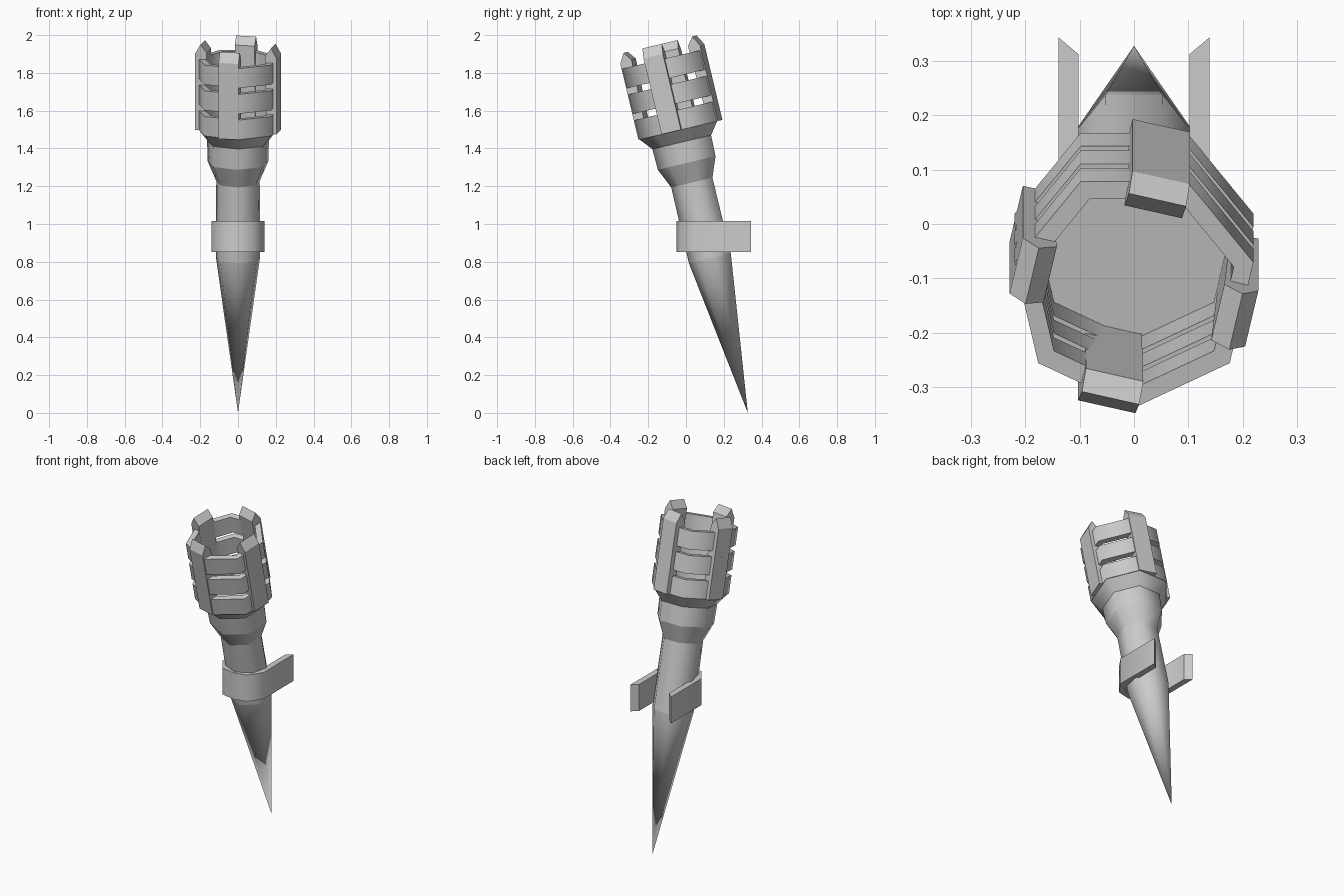
import bpy, bmesh
from math import sin, cos, pi, radians
from mathutils import Matrix

if "Cube" in bpy.data.objects:
    bpy.data.objects.remove(bpy.data.objects["Cube"])

# Torch frame: origin at the pointed tip, local z runs up the leaning shaft
TILT = Matrix.Translation((0, 0.325, 0.01)) @ Matrix.Rotation(radians(13.4), 4, 'X')
SIDES = 7


def finish(name, bm, matrix):
    bmesh.ops.recalc_face_normals(bm, faces=bm.faces)
    bm.transform(matrix)
    me = bpy.data.meshes.new(name)
    bm.to_mesh(me)
    bm.free()
    ob = bpy.data.objects.new(name, me)
    bpy.context.collection.objects.link(ob)
    return ob


def lathe(name, profile, closed=False):
    """Seven-sided turned part, smooth around, crisp at each profile step."""
    bm = bmesh.new()
    loops = []
    for r, t in profile:
        if r == 0:
            loops.append([bm.verts.new((0, 0, t))] * SIDES)
            continue
        loops.append([bm.verts.new((r * cos(a), r * sin(a), t))
                      for a in (-pi / 2 + 2 * pi * i / SIDES for i in range(SIDES))])
    pairs = list(zip(loops, loops[1:]))
    if closed:
        pairs.append((loops[-1], loops[0]))
    for lo, hi in pairs:
        for i in range(SIDES):
            j = (i + 1) % SIDES
            f = bm.faces.new(list(dict.fromkeys((lo[i], lo[j], hi[j], hi[i]))))
            f.smooth = True
    for loop in loops:
        for i in range(SIDES):
            e = bm.edges.get((loop[i], loop[(i + 1) % SIDES])) if loop[0] != loop[1] else None
            if e:
                e.smooth = False
    return finish(name, bm, TILT)


def prism(name, points, depth_vec, matrix):
    """Flat outline extruded along a vector."""
    bm = bmesh.new()
    face = bm.faces.new([bm.verts.new(p) for p in points])
    ext = bmesh.ops.extrude_face_region(bm, geom=[face])
    bmesh.ops.translate(bm, vec=depth_vec,
                        verts=[v for v in ext['geom'] if isinstance(v, bmesh.types.BMVert)])
    return finish(name, bm, matrix)


# Pointed shaft with flared cup and floor of the basket
lathe("shaft_and_cup", [(0, -0.01), (0.12, 0.832), (0.118, 1.245), (0.165, 1.352),
                        (0.168, 1.465), (0.222, 1.53), (0, 1.532)])

# Basket hoops
for k in range(3):
    t = 1.53 + 0.14 * k
    lathe(f"basket_hoop_{k + 1}", [(0.225, t), (0.225, t + 0.106),
                                   (0.188, t + 0.106), (0.188, t)], closed=True)

# Upright basket bars with bevelled tips
bar = [(0.222, 1.53), (0.222, 1.943), (0.192, 1.996), (0.158, 1.952), (0.17, 1.53)]
for k in range(4):
    turn = Matrix.Rotation(radians(-103 + 90 * k), 4, 'Z')
    prism(f"basket_bar_{k + 1}", [(r, -0.054, t) for r, t in bar], (0, 0.108, 0), TILT @ turn)

# Upright wall strap wrapped round the shaft
half = [(0.139, 0.343), (0.139, 0.05), (0.085, -0.03)]
inner = [(0.102, 0.312), (0.102, 0.06), (0.06, 0.0)]
outline = (half + [(0, -0.05)] + [(-x, y) for x, y in reversed(half)]
           + [(-x, y) for x, y in inner] + [(0, -0.015)] + list(reversed(inner)))
strap = prism("wall_strap", [(x, y, 0.852) for x, y in outline], (0, 0, 0.163), Matrix())
bpy.context.view_layer.objects.active = strap
strap.select_set(True)
bpy.ops.object.shade_smooth_by_angle(angle=radians(50))
